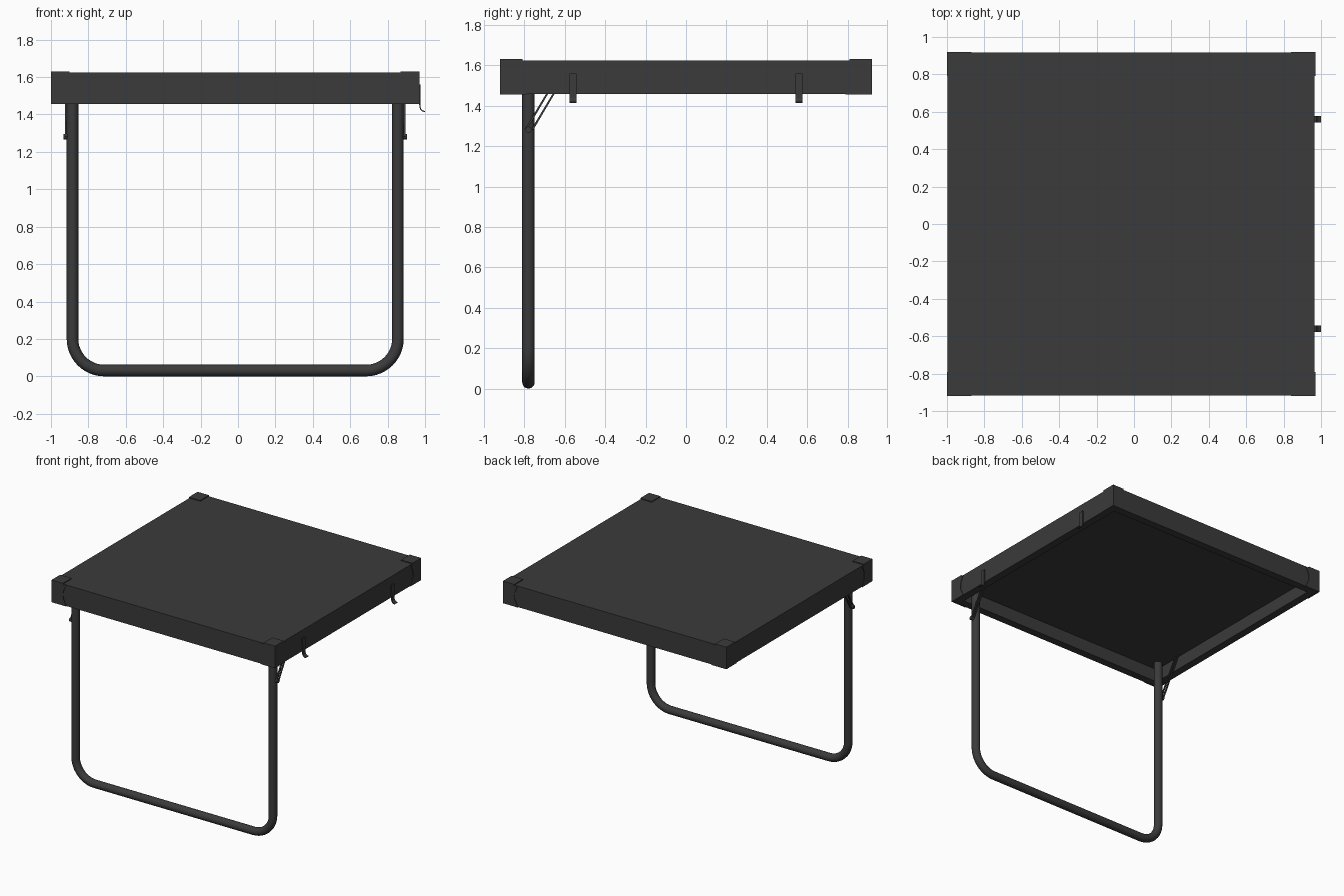
import bpy, bmesh, math
from mathutils import Vector

if "Cube" in bpy.data.objects:
    bpy.data.objects.remove(bpy.data.objects["Cube"], do_unlink=True)

charcoal = bpy.data.materials.new("charcoal")
charcoal.use_nodes = True
colour = (0.043, 0.043, 0.043, 1)
charcoal.diffuse_color = colour
charcoal.node_tree.nodes["Principled BSDF"].inputs["Base Color"].default_value = colour

X0, X1, Y = -1.0, 0.97, 0.92
BOTTOM, TOP = 1.457, 1.624
LEG_Y = -0.78
MID_X = (X0 + X1) / 2


def finish(name, bm, smooth=False):
    bmesh.ops.recalc_face_normals(bm, faces=bm.faces)
    mesh = bpy.data.meshes.new(name)
    bm.to_mesh(mesh)
    bm.free()
    mesh.materials.append(charcoal)
    obj = bpy.data.objects.new(name, mesh)
    bpy.context.collection.objects.link(obj)
    if smooth:
        bpy.ops.object.select_all(action='DESELECT')
        obj.select_set(True)
        bpy.context.view_layer.objects.active = obj
        bpy.ops.object.shade_smooth_by_angle(angle=math.radians(40))
    return obj


def box(name, lo, hi):
    bm = bmesh.new()
    bmesh.ops.create_cube(bm, size=1)
    for v in bm.verts:
        v.co = [a + (c + 0.5) * (b - a) for a, b, c in zip(lo, hi, v.co)]
    return finish(name, bm)


def prism(name, outline, offset):
    """Extrude a flat outline of 3D points along an offset."""
    bm = bmesh.new()
    face = bm.faces.new([bm.verts.new(p) for p in outline])
    new = bmesh.ops.extrude_face_region(bm, geom=[face])["geom"]
    bmesh.ops.translate(bm, vec=offset, verts=[v for v in new if isinstance(v, bmesh.types.BMVert)])
    return finish(name, bm)


def tube(name, path, radius, sides, flat_plane_normal):
    """Sweep a round section along a path lying in one plane."""
    bm = bmesh.new()
    side = Vector(flat_plane_normal)
    rings = []
    for i, p in enumerate(path):
        t = (path[min(i + 1, len(path) - 1)] - path[max(i - 1, 0)]).normalized()
        n = t.cross(side).normalized()
        angles = [math.tau * k / sides for k in range(sides)]
        rings.append([bm.verts.new(p + radius * (math.cos(a) * side + math.sin(a) * n)) for a in angles])
    for a, b in zip(rings, rings[1:]):
        for k in range(sides):
            j = (k + 1) % sides
            bm.faces.new((a[k], a[j], b[j], b[k]))
    bm.faces.new(rings[0])
    bm.faces.new(rings[-1])
    return finish(name, bm, True)


# Table top panel and the four rails of its hollow frame
INSET, RAIL = 0.004, 0.06
fx0, fx1, fy = X0 + INSET, X1 - INSET, Y - INSET
box("top_panel", (fx0, -fy, 1.56), (fx1, fy, TOP))
for name, sy in (("front_rail", -1), ("back_rail", 1)):
    y0, y1 = sorted((sy * fy, sy * (fy - RAIL)))
    box(name, (fx0, y0, BOTTOM), (fx1, y1, 1.56))
box("right_rail", (fx0, RAIL - fy, BOTTOM), (fx0 + RAIL, fy - RAIL, 1.56))
box("left_rail", (fx1 - RAIL, RAIL - fy, BOTTOM), (fx1, fy - RAIL, 1.56))

# Corner caps: a raised plate above and two curved side plates
CAP_TOP = 1.631
for ex, sx in ((X0, 1), (X1, -1)):
    for sy in (-1, 1):
        corner = ("right" if sx > 0 else "left") + ("_front" if sy < 0 else "_back")
        xs, ys = sorted((ex, ex + sx * 0.1)), sorted((sy * Y, sy * (Y - 0.11)))
        box(corner + "_cap_top", (xs[0], ys[0], TOP - 0.01), (xs[1], ys[1], CAP_TOP))
        edge = [(0.10 + 0.03 * (1 - math.sin(math.pi * k / 8)), CAP_TOP - 0.01 - k * 0.02)
                for k in range(8)] + [(0.13, BOTTOM - 0.002)]
        outline = [(0, BOTTOM - 0.002), (0, CAP_TOP - 0.01)] + edge
        prism(corner + "_cap_face", [(ex + sx * u, sy * Y, z) for u, z in outline], (0, -sy * 0.012, 0))
        prism(corner + "_cap_side", [(ex, sy * (Y - u), z) for u, z in outline], (sx * 0.012, 0, 0))

# U-shaped leg
BEND, R = 0.17, 0.031
half = 0.87
path = [Vector((MID_X - half, LEG_Y, 1.56))]
for sx in (-1, 1):
    for k in range(13):
        a = math.pi / 2 * (k if sx < 0 else 12 - k) / 12
        path.append(Vector((MID_X + sx * (half - BEND + BEND * math.cos(a)), LEG_Y,
                            R + BEND - BEND * math.sin(a))))
path.append(Vector((MID_X + half, LEG_Y, 1.56)))
tube("leg", path, R, 20, (0, 1, 0))

# Folding braces: paired bars and a pivot bolt at each leg
for name, sx in (("right", -1), ("left", 1)):
    x = MID_X + sx * (half + R)
    for label, dy in (("front", -0.013), ("back", 0.019)):
        bar = [(x, LEG_Y + dy - 0.004, 1.285), (x, LEG_Y + dy + 0.005, 1.28),
               (x, LEG_Y + dy + 0.17, 1.56), (x, LEG_Y + dy + 0.161, 1.56)]
        prism(name + "_brace_" + label + "_bar", bar, (sx * 0.01, 0, 0))
    ends = [Vector((x - sx * 0.005, LEG_Y, 1.282)), Vector((x + sx * 0.018, LEG_Y, 1.282))]
    tube(name + "_brace_bolt", ends, 0.015, 12, (0, 1, 0))

# Hooks on the left side: bent strips curling outward
for name, y in (("front_hook", -0.56), ("back_hook", 0.56)):
    arc = [math.pi / 2 * k / 6 for k in range(7)]
    inner = [(X1 + 0.03 - 0.03 * math.cos(a), 1.443 - 0.03 * math.sin(a)) for a in arc]
    outer = [(X1 + 0.03 - 0.024 * math.cos(a), 1.443 - 0.024 * math.sin(a)) for a in arc]
    profile = [(X1 - 0.005, 1.56), (X1 - 0.001, 1.45)] + inner + outer[::-1] + [(X1 + 0.005, 1.56)]
    prism(name, [(px, y - 0.018, pz) for px, pz in profile], (0, 0.036, 0))
